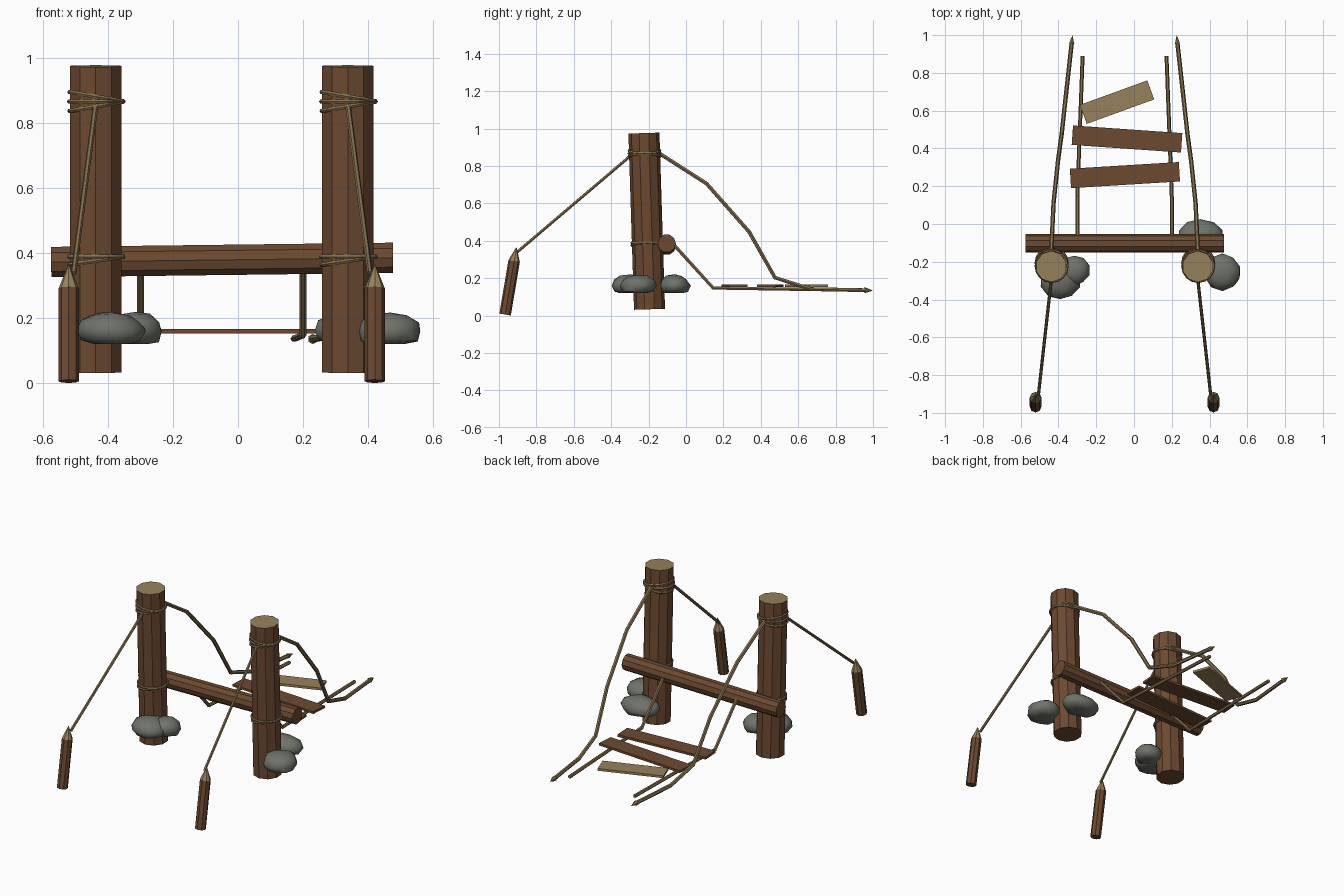
import bpy, math, random
from mathutils import Vector, Matrix

if "Cube" in bpy.data.objects:
    bpy.data.objects.remove(bpy.data.objects["Cube"])

random.seed(4)


def mat(name, rgb):
    m = bpy.data.materials.new(name)
    m.diffuse_color = (*rgb, 1)
    m.use_nodes = True
    m.node_tree.nodes["Principled BSDF"].inputs["Base Color"].default_value = m.diffuse_color
    return m


BROWN = mat("brown wood", (0.150, 0.068, 0.031))
TAN = mat("cut wood", (0.31, 0.22, 0.107))
ROPE = mat("rope", (0.235, 0.165, 0.08))
STONE = mat("grey stone", (0.16, 0.17, 0.145))


def finish(name, *mats):
    o = bpy.context.object
    o.name = name
    for m in mats:
        o.data.materials.append(m)
    return o


def place(o, a, b):
    # lay the local z axis of an object along the line a-b
    a, b = Vector(a), Vector(b)
    d = b - a
    if abs(d.x) > 0.9 * d.length:
        rot = Vector((0, 0, 1)).rotation_difference(d).to_matrix()
    else:
        z = d.normalized()
        x = Vector((0, 1, 0)).cross(z).normalized() if abs(z.y) < 0.9 else Vector((1, 0, 0))
        y = z.cross(x).normalized()
        x = y.cross(z)
        rot = Matrix((x, y, z)).transposed()
    o.matrix_world = Matrix.Translation((a + b) / 2) @ rot.to_4x4()


def log(name, a, b, r, sides, r2=None, mats=(BROWN,)):
    length = (Vector(b) - Vector(a)).length
    bpy.ops.mesh.primitive_cone_add(vertices=sides, radius1=r,
                                    radius2=r if r2 is None else r2, depth=length)
    o = finish(name, *mats)
    place(o, a, b)
    return o


def rope(name, pts, r):
    cu = bpy.data.curves.new(name, "CURVE")
    cu.dimensions = "3D"
    cu.bevel_depth = r
    cu.bevel_resolution = 1
    cu.use_fill_caps = True
    sp = cu.splines.new("POLY")
    sp.points.add(len(pts) - 1)
    for p, c in zip(sp.points, pts):
        p.co = (*c, 1)
    o = bpy.data.objects.new(name, cu)
    bpy.context.collection.objects.link(o)
    bpy.ops.object.select_all(action="DESELECT")
    o.select_set(True)
    bpy.context.view_layer.objects.active = o
    bpy.ops.object.convert(target="MESH")
    o = finish(name)
    o.data.materials.clear()
    o.data.materials.append(ROPE)
    for p in o.data.polygons:
        p.use_smooth = False
        p.material_index = 0


def ring(name, x, y, z, tilt):
    bpy.ops.mesh.primitive_torus_add(major_segments=16, minor_segments=6,
                                     major_radius=0.083, minor_radius=0.0075,
                                     location=(x, y, z), rotation=(0, tilt, 0))
    finish(name, ROPE)


def rock(name, x, y, rx, ry):
    # flattened boulder with a level base
    bpy.ops.mesh.primitive_ico_sphere_add(subdivisions=2, radius=1)
    o = finish(name, STONE)
    for v in o.data.vertices:
        k = random.uniform(0.93, 1.04)
        c = v.co * k
        v.co = (c.x * rx, c.y * ry, max(c.z * 0.062, -0.04))
        if c.z < -0.6:
            v.co.x *= 0.95
            v.co.y *= 0.95
    o.location = (x, y, 0.16)
    bpy.ops.object.shade_smooth_by_angle(angle=math.radians(50))


# Both sides of the bridge head: s is the outward direction
MID = -0.05
for side, s in (("left", -1), ("right", 1)):
    px = MID + s * 0.388
    # leaning post with a pale cut top
    post = log(side + "_post", (px, -0.195, 0.034), (px, -0.225, 0.976), 0.083, 10,
               mats=(BROWN, TAN))
    for p in post.data.polygons:
        p.material_index = int(p.normal.z > 0.9)
    # lashings around the post
    for i, (z, t) in enumerate(((0.882, 0.17), (0.867, 0.0), (0.852, -0.17))):
        ring(f"{side}_top_lashing_{i}", px + 0.002, -0.222, z, t)
    for i, (z, t) in enumerate(((0.389, 0.0), (0.377, -0.15))):
        ring(f"{side}_low_lashing_{i}", px + 0.002, -0.207, z, t)
    # ground stake with sharpened tip
    sx = MID + s * 0.471
    log(side + "_stake", (sx, -0.967, 0.006), (sx, -0.919, 0.292), 0.031, 8)
    log(side + "_stake_tip", (sx, -0.919, 0.292), (sx, -0.906, 0.368), 0.031, 8, 0.0, (TAN,))
    # guy rope from stake to post
    rope(side + "_guy_rope", [(MID + s * 0.456, -0.905, 0.338), (px, -0.295, 0.856)], 0.0085)
    # sagging hand rope with a frayed point
    rope(side + "_hand_rope", [(px, -0.14, 0.866), (MID + s * 0.376, 0.11, 0.706),
                               (MID + s * 0.352, 0.337, 0.449), (MID + s * 0.333, 0.476, 0.203),
                               (MID + s * 0.312, 0.668, 0.142), (MID + s * 0.28, 0.955, 0.136)], 0.0115)
    log(side + "_hand_rope_end", (MID + s * 0.28, 0.955, 0.136), (MID + s * 0.276, 1.0, 0.134),
        0.016, 6, 0.0, (ROPE,))
    # deck rope hanging from the beam
    rope(side + "_deck_rope", [(MID + s * 0.25, -0.075, 0.39), (MID + s * 0.25, 0.145, 0.148),
                               (MID + s * 0.222, 0.89, 0.137)], 0.0105)

# Cross beam tied behind the posts
log("cross_beam", (-0.575, -0.103, 0.373), (0.477, -0.103, 0.386), 0.049, 10)

# Deck planks, the last one broken
for i, (x, y, l, w, a, m) in enumerate(((-0.048, 0.259, 0.578, 0.103, 3.5, BROWN),
                                        (-0.037, 0.45, 0.58, 0.103, -4, BROWN),
                                        (-0.09, 0.645, 0.38, 0.107, 20, TAN))):
    bpy.ops.mesh.primitive_cube_add(size=1, location=(x, y, 0.16),
                                    rotation=(0, 0, math.radians(a)))
    o = finish(f"deck_plank_{i}", m)
    o.scale = (l, w, 0.014)

# Rocks at the foot of the posts
rock("rock_left_inner", -0.315, -0.245, 0.082, 0.082)
rock("rock_left_front", -0.39, -0.298, 0.108, 0.106)
rock("rock_right_outer", 0.468, -0.255, 0.103, 0.1)
rock("rock_right_back", 0.352, -0.06, 0.12, 0.085)
